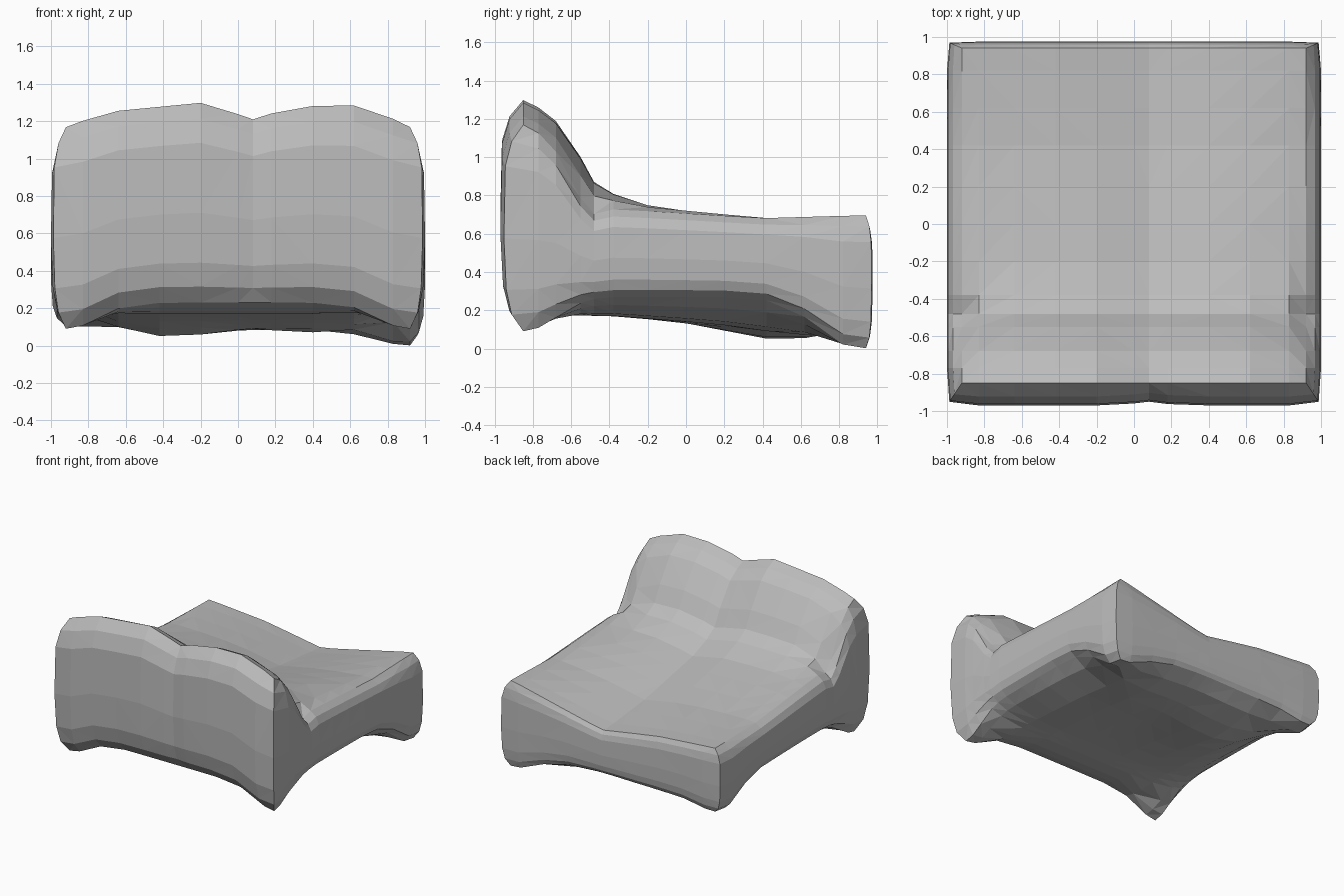
import bpy, bmesh, math

if "Cube" in bpy.data.objects:
    bpy.data.objects.remove(bpy.data.objects["Cube"])

GROOVE_X = 0.08
SIDE = .92          # half width of the top and bottom sheets
# long profile of the upper surface (y, z), and headboard crest (x, z)
TOP = [(-.85, 1.3), (-.77, 1.26), (-.68, 1.19), (-.55, 1.0), (-.48, .87), (-.38, .81),
       (-.2, .76), (.1, .73), (.4, .7), (.94, .695)]
CREST = [(-.92, 1.17), (-.7, 1.25), (-.18, 1.3), (GROOVE_X, 1.21),
         (.3, 1.28), (.68, 1.285), (.92, 1.17)]
# fall of the foot end from the outer corners to the groove (x, drop)
FOOT_DROP = [(-.9, .06), (-.4, .1), (GROOVE_X, .18), (.2, .16), (.9, 0)]
XS = [-SIDE, -.83, -.64, -.42, -.2, 0, GROOVE_X, .18, .4, .62, .83, SIDE]
YS = [p[0] for p in TOP[:7]] + [0, .2, .42, .62, .82, .94]


def lerp_table(table, v):
    """Piecewise linear lookup, clamped at both ends."""
    if v <= table[0][0]:
        return table[0][1]
    for (a, za), (b, zb) in zip(table, table[1:]):
        if v <= b:
            return za + (zb - za) * (v - a) / (b - a)
    return table[-1][1]


def bump(x, y, cx, cy, r):
    return math.exp(-((x - cx) ** 2 + (y - cy) ** 2) / r ** 2)


def top_z(x, y):
    z = lerp_table(TOP, y)
    head = max(0, min(1, (-.5 - y) / .3))
    back = max(0, min(1, (y + .4) / 1.3))
    z += head * (lerp_table(CREST, x) - 1.3)
    # groove between the cushions, opening into a wide V at the foot end
    z -= (1 - head) * (1 - back) * .06 * math.exp(-((x - GROOVE_X) / .13) ** 2)
    z -= back * lerp_table(FOOT_DROP, x)
    # rounded outer edges, deepest where headboard and mattress meet
    side = .05 * (1 - head) * (1 - back) + .15 * math.exp(-((y + .55) / .14) ** 2)
    return z - side * abs(x / SIDE) ** 8


def bottom_z(x, y):
    front = max(0, 1 - (y + .85) / .6)
    back = max(0, (y - .6) / .34)
    edge = min(1, max(abs(x) / SIDE, front, back))
    base = .17 - .07 * max(0, min(1, (y + .4) / .9))
    rim = lerp_table([(-.85, .23), (-.5, .27), (.6, .27), (.9, .17)], y)
    z = base + (rim - base) * edge ** 5
    # sagging belly
    z -= .06 * bump(x, y, -.37, .47, .35) + .03 * bump(x, y, .45, .65, .3)
    # stubby corner feet
    for fx, fy, fz, r in [(-.91, -.85, .09, .22), (.91, -.85, .09, .22),
                          (-.88, .83, .1, .2), (.9, .92, 0, .3)]:
        z += (fz - z) * bump(x, y, fx, fy, r)
    return z


def build_bed():
    bm = bmesh.new()
    nx, ny = len(XS), len(YS)

    def sheet(height, flip):
        g = [[bm.verts.new((x, y, height(x, y))) for y in YS] for x in XS]
        for i in range(nx - 1):
            for j in range(ny - 1):
                q = [g[i][j], g[i + 1][j], g[i + 1][j + 1], g[i][j + 1]]
                bm.faces.new(q[::-1] if flip else q)
        return g

    upper, lower = sheet(top_z, False), sheet(bottom_z, True)
    ring = ([(i, 0) for i in range(nx - 1)] + [(nx - 1, j) for j in range(ny - 1)]
            + [(i, ny - 1) for i in range(nx - 1, 0, -1)] + [(0, j) for j in range(ny - 1, 0, -1)])

    # boxy wall: (share of height, share of outward bulge)
    levels = [(.08, .6), (.2, .88), (.45, 1), (.8, .93), (.92, .6)]
    loops = [[lower[i][j] for i, j in ring]]
    for f, k in levels:
        loop = []
        for i, j in ring:
            lo, hi = lower[i][j].co, upper[i][j].co
            p = lo.lerp(hi, f)
            corner = i in (0, nx - 1) and j in (0, ny - 1)
            out = k * (.84 if corner else 1)
            if i in (0, nx - 1):
                p.x += math.copysign((1 - SIDE) * out, p.x)
            if j == 0:
                crease = .02 * math.exp(-((p.x - GROOVE_X) / .1) ** 2)
                p.y -= .12 * out - crease
            elif j == ny - 1:
                p.y += .035 * out
            loop.append(bm.verts.new(p))
        loops.append(loop)
    loops.append([upper[i][j] for i, j in ring])
    n = len(ring)
    for a, b in zip(loops, loops[1:]):
        for s in range(n):
            t = (s + 1) % n
            bm.faces.new((a[s], a[t], b[t], b[s]))

    bmesh.ops.recalc_face_normals(bm, faces=bm.faces)
    bmesh.ops.triangulate(bm, faces=bm.faces)
    mesh = bpy.data.meshes.new("bed_body")
    bm.to_mesh(mesh)
    bm.free()
    obj = bpy.data.objects.new("bed_body", mesh)
    bpy.context.collection.objects.link(obj)
    return obj


# plain grey finish
grey = bpy.data.materials.new("plain_grey")
grey.use_nodes = True
colour = (.5, .5, .5, 1)
grey.diffuse_color = colour
grey.node_tree.nodes["Principled BSDF"].inputs["Base Color"].default_value = colour

bed = build_bed()
bed.data.materials.append(grey)
